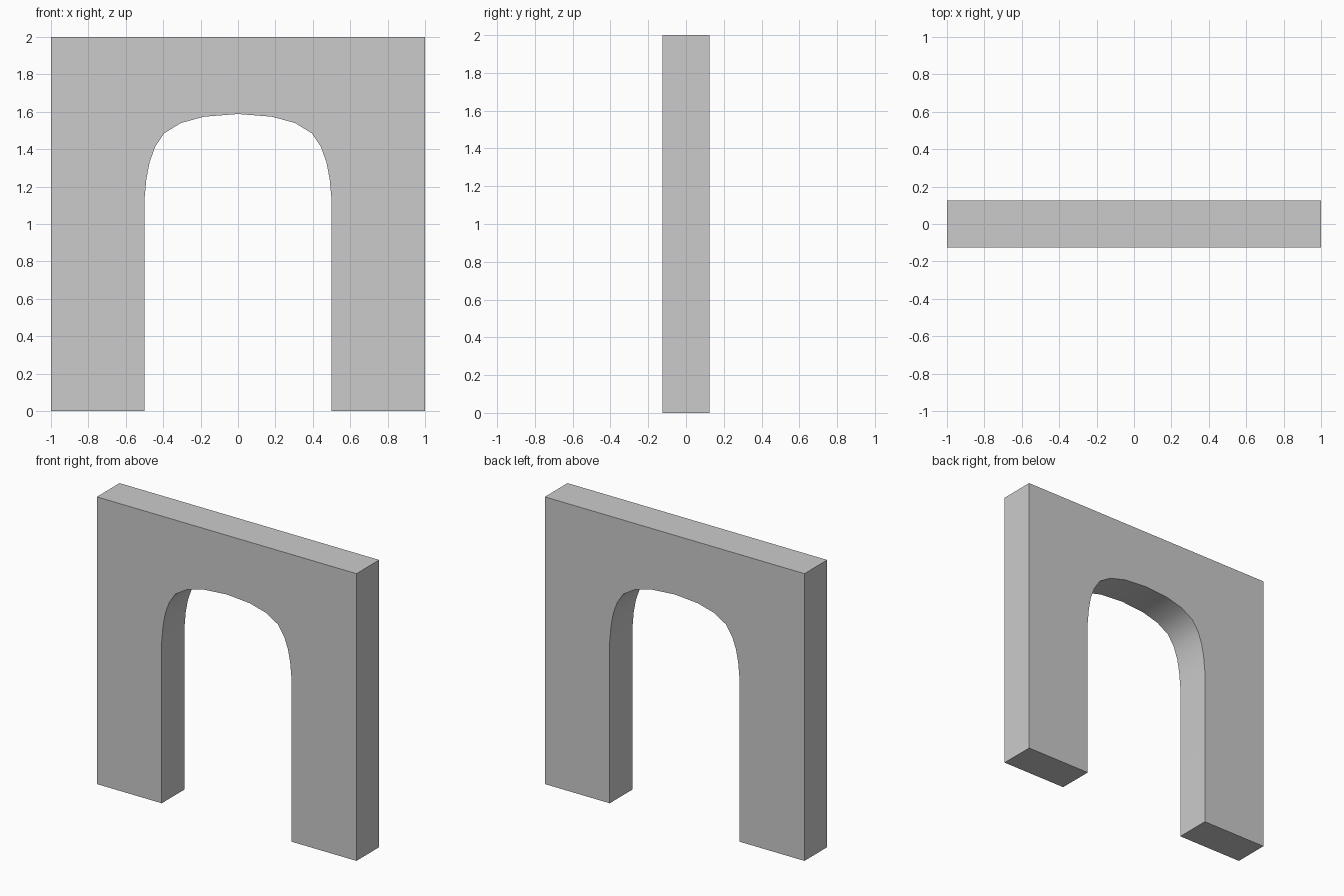
import bpy, bmesh

if "Cube" in bpy.data.objects:
    bpy.data.objects.remove(bpy.data.objects["Cube"])

DEPTH = 0.25

# Right half of the opening, from the floor up to just beside the crown
half = [(0.5, 0.0), (0.5, 1.13), (0.49, 1.24), (0.473, 1.33), (0.443, 1.413),
        (0.395, 1.485), (0.305, 1.54), (0.18, 1.574)]
opening = half + [(0.0, 1.588)] + [(-x, z) for x, z in reversed(half)]

# Full wall outline: opening, then around the outside
outline = opening + [(-1, 0), (-1, 2), (1, 2), (1, 0)]

# Extrude the outline through the wall thickness
bm = bmesh.new()
face = bm.faces.new([bm.verts.new((x, -DEPTH / 2, z)) for x, z in outline])
ext = bmesh.ops.extrude_face_region(bm, geom=[face], use_keep_orig=True)
moved = [v for v in ext["geom"] if isinstance(v, bmesh.types.BMVert)]
bmesh.ops.translate(bm, verts=moved, vec=(0, DEPTH, 0))
bmesh.ops.recalc_face_normals(bm, faces=bm.faces)

mesh = bpy.data.meshes.new("arch_wall")
bm.to_mesh(mesh)
bm.free()
wall = bpy.data.objects.new("arch_wall", mesh)
bpy.context.collection.objects.link(wall)

# Smooth underside of the arch, crisp corners
bpy.context.view_layer.objects.active = wall
wall.select_set(True)
bpy.ops.object.shade_smooth_by_angle(angle=0.6)
